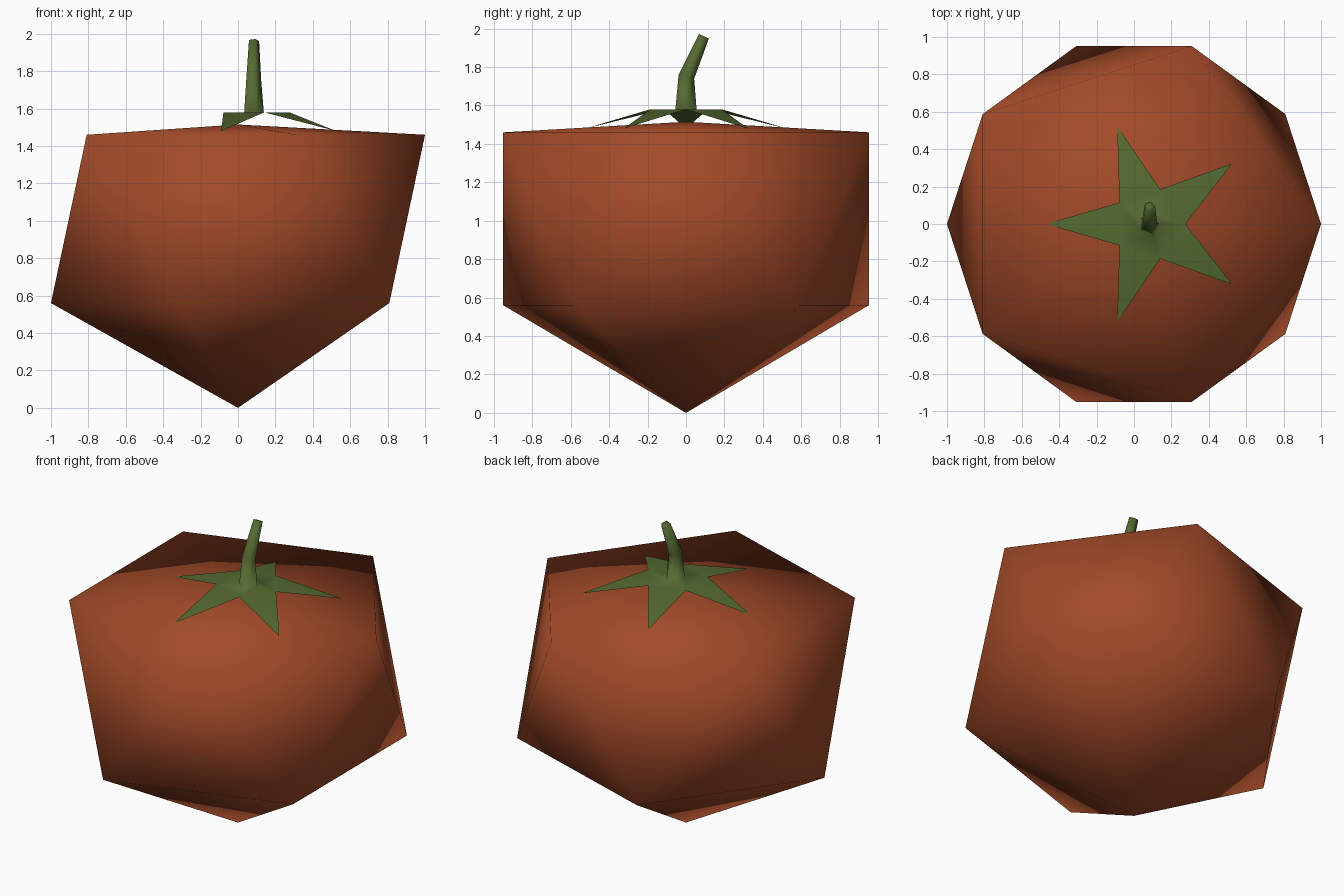
import bpy, bmesh, math
from mathutils import Vector

if "Cube" in bpy.data.objects:
    bpy.data.objects.remove(bpy.data.objects["Cube"])


def material(name, rgb):
    m = bpy.data.materials.new(name)
    m.diffuse_color = (*rgb, 1)
    m.use_nodes = True
    m.node_tree.nodes["Principled BSDF"].inputs["Base Color"].default_value = m.diffuse_color
    return m


def ring(bm, n, r, centre, start=0.0, tilt=0.0):
    """Ring of n points, tilted about x."""
    out = []
    for i in range(n):
        a = start + 2 * math.pi * i / n
        x, y = r * math.cos(a), r * math.sin(a)
        p = Vector((x, y * math.cos(tilt), y * math.sin(tilt)))
        out.append(bm.verts.new(p + Vector(centre)))
    return out


def finish(bm, name, mat):
    me = bpy.data.meshes.new(name)
    for f in bm.faces:
        f.smooth = True
    bm.to_mesh(me)
    bm.free()
    me.materials.append(mat)
    ob = bpy.data.objects.new(name, me)
    bpy.context.collection.objects.link(ob)
    return ob


red = material("tomato red", (0.36, 0.068, 0.021))
green = material("leaf green", (0.09, 0.145, 0.031))

# Fruit: squashed icosahedron
bm = bmesh.new()
bottom = bm.verts.new((0, 0, 0.005))
low = ring(bm, 5, 1.0, (0, 0, 0.56), math.pi / 5)
high = ring(bm, 5, 1.0, (0, 0, 1.46))
top = bm.verts.new((0, 0, 1.515))
bottom.co.z = 0
for i in range(5):
    j = (i + 1) % 5
    bm.faces.new((bottom, low[j], low[i]))
    bm.faces.new((high[i], low[i], high[j]))
    bm.faces.new((low[i], low[j], high[j]))
    bm.faces.new((top, high[i], high[j]))
finish(bm, "fruit", red)

# Calyx star with the bent stem growing out of its centre
bm = bmesh.new()
inner = ring(bm, 5, 0.195, (0.08, 0, 1.58))
tips = ring(bm, 5, 0.55, (0.08, 0, 1.48), math.pi / 5)
base = ring(bm, 5, 0.058, (0.08, 0, 1.58))
bend = ring(bm, 5, 0.044, (0.08, 0.002, 1.75), 0, math.radians(-15))
end = ring(bm, 5, 0.03, (0.083, 0.093, 1.96), 0, math.radians(-25))
for i in range(5):
    j = (i + 1) % 5
    bm.faces.new((inner[i], tips[i], inner[j]))
    for a, b in ((inner, base), (base, bend), (bend, end)):
        bm.faces.new((a[i], a[j], b[j], b[i]))
bm.faces.new(end)
finish(bm, "calyx_and_stem", green)
